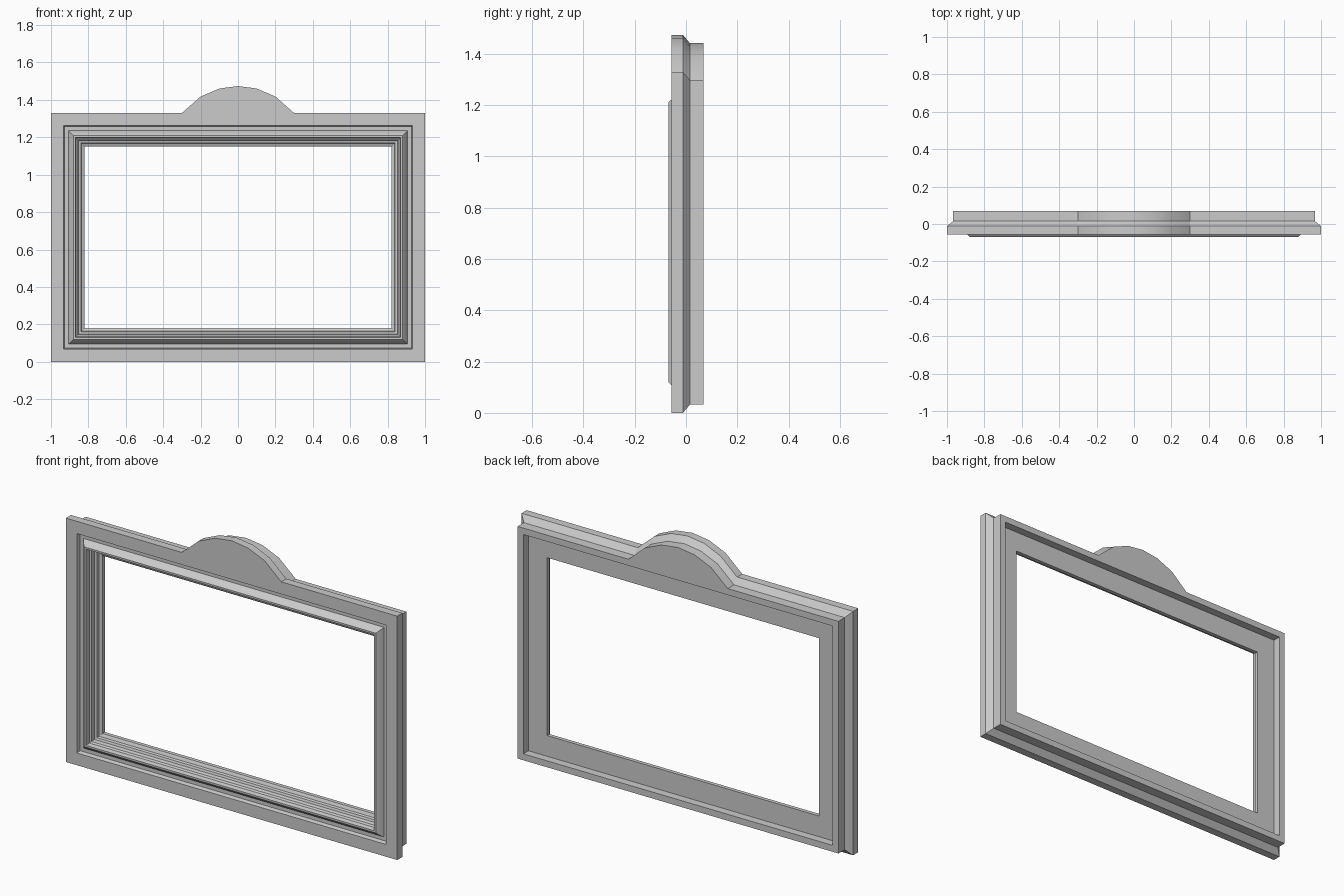
import bpy, bmesh, math

if "Cube" in bpy.data.objects:
    bpy.data.objects.remove(bpy.data.objects["Cube"])

W, H = 1.0, 1.33
ARCH_HALF, ARCH_RISE = 0.30, 0.144
ARCH_R = (ARCH_HALF ** 2 + ARCH_RISE ** 2) / (2 * ARCH_RISE)

bm = bmesh.new()


def ring(d, y, arch=False):
    """Rectangle inset by d at depth y, optionally with the crest on its top edge."""
    top = H - d
    pts = [(-W + d, d), (W - d, d), (W - d, top)]
    if arch:
        for i in range(3, -4, -1):
            x = ARCH_HALF * i / 3
            pts.append((x, top + math.sqrt(ARCH_R ** 2 - x * x) - ARCH_R + ARCH_RISE))
    pts.append((-W + d, top))
    return [bm.verts.new((x, y, z)) for x, z in pts]


def bridge(a, b):
    n = len(a)
    for i in range(n):
        j = (i + 1) % n
        bm.faces.new((a[i], a[j], b[j], b[i]))


def flat_border(outer, inner):
    """Flat face between a crested ring and a plain rectangular ring."""
    o = outer[:3] + [outer[-1]]
    for i in (0, 1, 3):
        j = (i + 1) % 4
        bm.faces.new((o[i], o[j], inner[j], inner[i]))
    bm.faces.new(outer[2:] + [inner[3], inner[2]])


# Outer edge: front slab, chamfer, narrower back slab
outer = [ring(d, y, True) for d, y in
         [(0, -0.056), (0, -0.012), (0.032, 0.015), (0.032, 0.069)]]
for a, b in zip(outer, outer[1:]):
    bridge(a, b)

# Inner profile: front groove, raised moulding, steps, lip and back recess
profile = [(0.067, -0.056), (0.073, -0.036), (0.094, -0.036), (0.100, -0.048),
           (0.120, -0.069), (0.130, -0.069), (0.135, -0.046), (0.144, -0.040),
           (0.148, -0.020), (0.160, -0.016), (0.164, -0.004), (0.174, 0.0),
           (0.180, 0.004), (0.180, 0.025), (0.067, 0.025), (0.067, 0.069)]
inner = [ring(d, y) for d, y in profile]
for a, b in zip(inner, inner[1:]):
    bridge(a, b)

# Front and back flats
flat_border(outer[0], inner[0])
flat_border(outer[-1], inner[-1])

bmesh.ops.recalc_face_normals(bm, faces=bm.faces)
mesh = bpy.data.meshes.new("crested_frame")
bm.to_mesh(mesh)
bm.free()
frame = bpy.data.objects.new("crested_frame", mesh)
bpy.context.collection.objects.link(frame)

# Smooth the crest curve while keeping the moulding edges sharp
bpy.context.view_layer.objects.active = frame
frame.select_set(True)
bpy.ops.object.shade_smooth_by_angle(angle=math.radians(20))
